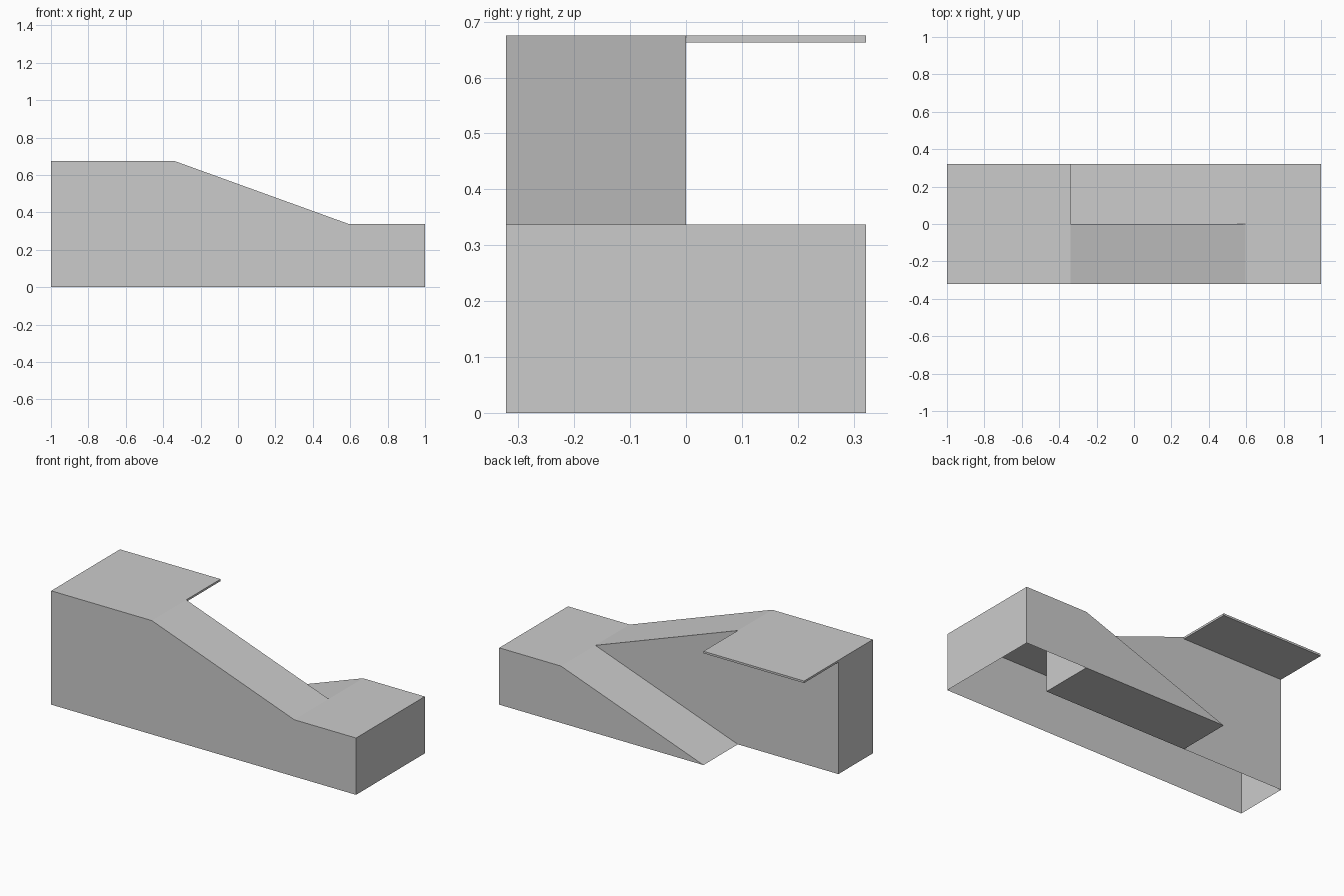
import bpy, bmesh

if "Cube" in bpy.data.objects:
    bpy.data.objects.remove(bpy.data.objects["Cube"])

H = 0.322                  # half depth
XT, XL = -0.34, 0.595      # end of upper landing, start of lower landing
ZT, ZM = 0.675, 0.337      # upper and lower landing heights


def prism(name, profile, y0, y1, skip=(), caps=True):
    """Extrude an x-z profile (counter-clockwise) along y; skip = edges left open."""
    bm = bmesh.new()
    a = [bm.verts.new((x, y0, z)) for x, z in profile]
    b = [bm.verts.new((x, y1, z)) for x, z in profile]
    n = len(profile)
    for i in range(n):
        if i not in skip:
            j = (i + 1) % n
            bm.faces.new((a[i], b[i], b[j], a[j]))
    if caps:
        bm.faces.new(a)
        bm.faces.new(b[::-1])
    me = bpy.data.meshes.new(name)
    bm.to_mesh(me)
    bm.free()
    ob = bpy.data.objects.new(name, me)
    bpy.context.collection.objects.link(ob)
    return ob


# Front half: hollow body with the upper ramp, open below and towards the landing
prism("upper_ramp_body",
      [(-1, 0), (XL, 0), (XL, ZM), (XT, ZT), (-1, ZT)], -H, 0, skip=(0, 1))

# Level inner deck under the upper ramp, seen through the open underside
prism("inner_deck", [(-1, ZM), (XL, ZM)], -H, 0, skip=(1,), caps=False)

# Lower landing across the full depth, open below and on the inner end
prism("lower_landing", [(XL, 0), (1, 0), (1, ZM), (XL, ZM)], -H, H, skip=(0, 3))

# Back half: closed wedge descending from the lower landing to the ground
prism("lower_ramp_wedge", [(XT, 0), (XL, 0), (XL, ZM)], 0, H)

# Thin slab continuing the upper landing over the back half
prism("upper_landing_slab",
      [(-1, 0.663), (XT, 0.663), (XT, ZT), (-1, ZT)], 0, H)
